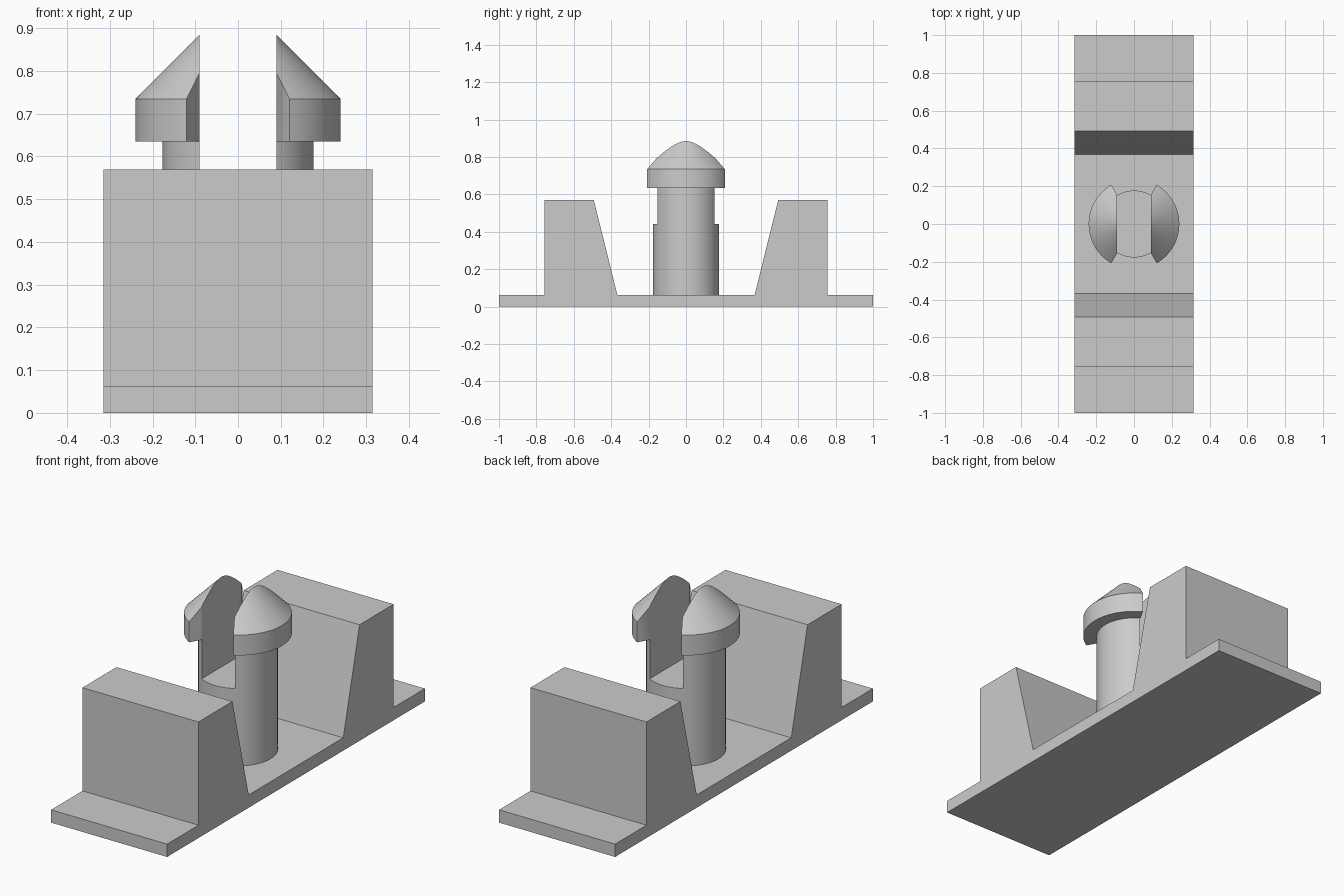
import bpy, bmesh
from math import radians, tau, cos, sin
from mathutils import Matrix

if "Cube" in bpy.data.objects:
    bpy.data.objects.remove(bpy.data.objects["Cube"])

# Single plastic colour
grey = bpy.data.materials.new("light_grey_plastic")
grey.use_nodes = True
colour = (0.6, 0.6, 0.6, 1)
grey.diffuse_color = colour
grey.node_tree.nodes["Principled BSDF"].inputs["Base Color"].default_value = colour

HALF_WIDTH = 0.315
BASE_TOP = 0.063
BLOCK_TOP = 0.57
SLOT_FLOOR = 0.443
SLOT = 0.09          # half the gap between the prongs
POST_R = 0.177
HEAD_R = 0.24
HEAD_BOTTOM, HEAD_RIM = 0.635, 0.735


def finish(bm, name, smooth=False):
    bmesh.ops.recalc_face_normals(bm, faces=bm.faces)
    mesh = bpy.data.meshes.new(name)
    bm.to_mesh(mesh)
    bm.free()
    obj = bpy.data.objects.new(name, mesh)
    bpy.context.collection.objects.link(obj)
    mesh.materials.append(grey)
    if smooth:
        bpy.ops.object.select_all(action='DESELECT')
        obj.select_set(True)
        bpy.context.view_layer.objects.active = obj
        bpy.ops.object.shade_smooth_by_angle(angle=radians(30))
    return obj


def lathe(profile, steps=72):
    """Revolve (radius, height) points around the z axis."""
    bm = bmesh.new()
    verts = [bm.verts.new((r, 0, z)) for r, z in profile]
    edges = [bm.edges.new(pair) for pair in zip(verts, verts[1:])]
    bmesh.ops.spin(bm, geom=verts + edges, cent=(0, 0, 0), axis=(0, 0, 1),
                   angle=tau, steps=steps, use_duplicate=False)
    bmesh.ops.remove_doubles(bm, verts=bm.verts, dist=1e-5)
    return bm


def cut(bm, point, normal):
    """Remove everything on the normal's side and cap the opening."""
    bmesh.ops.bisect_plane(bm, geom=bm.verts[:] + bm.edges[:] + bm.faces[:], dist=1e-5,
                           plane_co=point, plane_no=normal, clear_outer=True)
    rim = [e for e in bm.edges if e.is_boundary]
    bmesh.ops.holes_fill(bm, edges=rim, sides=0)


# Base strip with its two sloped blocks, extruded across the width
half = [(1, 0), (1, BASE_TOP), (0.757, BASE_TOP), (0.757, BLOCK_TOP),
        (0.493, BLOCK_TOP), (0.367, BASE_TOP)]
outline = half + [(-y, z) for y, z in reversed(half)]
bm = bmesh.new()
side = bm.faces.new([bm.verts.new((-HALF_WIDTH, y, z)) for y, z in outline])
sweep = bmesh.ops.extrude_face_region(bm, geom=[side])
moved = [v for v in sweep["geom"] if isinstance(v, bmesh.types.BMVert)]
bmesh.ops.translate(bm, verts=moved, vec=(2 * HALF_WIDTH, 0, 0))
finish(bm, "base_with_blocks")

# Solid lower post
bm = lathe([(0, BASE_TOP), (POST_R, BASE_TOP), (POST_R, SLOT_FLOOR), (0, SLOT_FLOOR)])
finish(bm, "lower_post", smooth=True)

# Split prongs and their barbed heads, one pair per side
for label, sign in (("left", 1), ("right", -1)):
    bm = lathe([(0, SLOT_FLOOR), (POST_R, SLOT_FLOOR), (POST_R, HEAD_BOTTOM), (0, HEAD_BOTTOM)])
    cut(bm, (sign * SLOT, 0, 0), (-sign, 0, 0))
    finish(bm, label + "_prong", smooth=True)

    bm = lathe([(0, HEAD_BOTTOM), (HEAD_R, HEAD_BOTTOM), (HEAD_R, HEAD_RIM),
                (0, HEAD_RIM + HEAD_R)])
    cut(bm, (sign * SLOT, 0, 0), (-sign, 0, 0))
    # Radial end faces of the head
    for end in (1, -1):
        a = radians(60)
        cut(bm, (0, 0, 0), (-sign * sin(a), end * cos(a), 0))
    finish(bm, label + "_barb_head", smooth=True)
